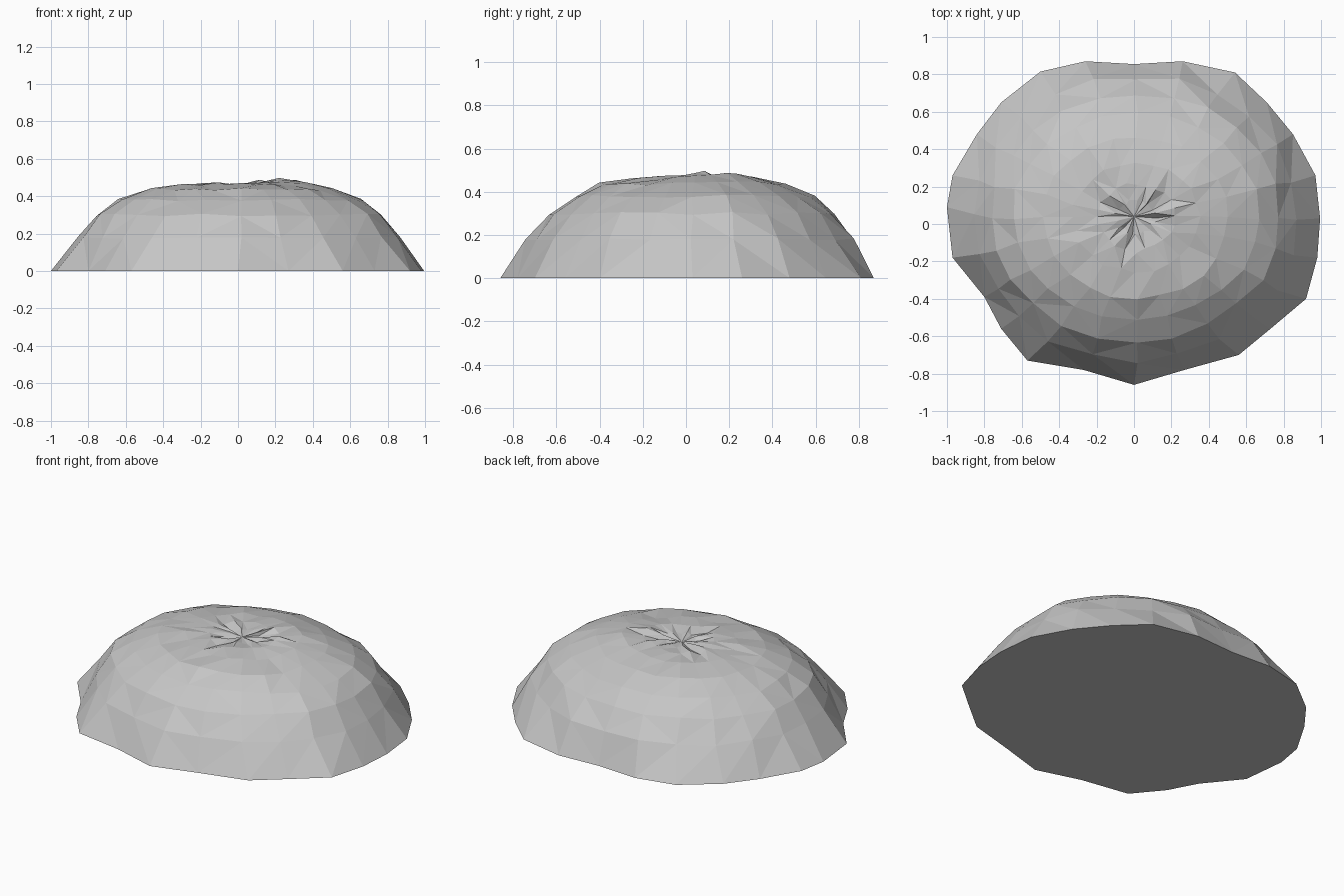
import bpy, bmesh, math, random

random.seed(4)
cube = bpy.data.objects.get("Cube")
if cube:
    bpy.data.objects.remove(cube, do_unlink=True)

# Stone colour
stone = bpy.data.materials.new("grey_stone")
stone.use_nodes = True
grey = (0.56, 0.56, 0.56, 1)
stone.diffuse_color = grey
stone.node_tree.nodes["Principled BSDF"].inputs["Base Color"].default_value = grey
stone.node_tree.nodes["Principled BSDF"].inputs["Roughness"].default_value = 0.9

# Uneven ground outline, anticlockwise from +x
OUTLINE = [(0.995, 0.03), (0.97, 0.26), (0.85, 0.48), (0.71, 0.65), (0.54, 0.81), (0.26, 0.87),
           (0, 0.855), (-0.26, 0.87), (-0.5, 0.815), (-0.71, 0.65), (-0.84, 0.48), (-0.97, 0.26),
           (-1, 0.09), (-0.97, -0.18), (-0.8, -0.39), (-0.71, -0.56), (-0.57, -0.73), (-0.27, -0.78),
           (0, -0.86), (0.27, -0.78), (0.56, -0.7), (0.73, -0.56), (0.92, -0.4), (0.98, -0.18)]
N = len(OUTLINE)

# Dome rings: x radius, y radius, height, share of the outline's unevenness
RINGS = [(1, 0.86, 0, 1), (0.87, 0.76, 0.18, 0.35), (0.77, 0.665, 0.3, 0.12),
         (0.66, 0.55, 0.38, 0), (0.5, 0.43, 0.437, 0), (0.34, 0.29, 0.458, 0),
         (0.21, 0.18, 0.468, 0), (0.1, 0.09, 0.462, 0)]
CENTRE = (0.01, 0.035)

# Spokes that sink into creases near the crown, and how far out they reach
CREASES = {0: 1, 2: 2, 3: 2, 10: 2, 15: 1, 17: 2}


def ring_point(level, i):
    rx, ry, z, share = RINGS[level]
    a = math.tau * i / N
    x = CENTRE[0] + rx * math.cos(a)
    y = CENTRE[1] + ry * math.sin(a)
    ox, oy = OUTLINE[i]
    x += (ox * rx - x) * share
    y += (oy * ry / 0.86 - y) * share
    if level:
        x += random.uniform(-0.012, 0.012)
        y += random.uniform(-0.012, 0.012)
        z += random.uniform(-0.007, 0.007)
    # low hump beside the crown
    z += 0.03 * math.exp(-((x - 0.25) ** 2 + (y - 0.16) ** 2) / 0.025) if level > 2 else 0
    if len(RINGS) - level <= CREASES.get(i, 0):
        z -= 0.022
    return x, y, z


bm = bmesh.new()
rings = [[bm.verts.new(ring_point(k, i)) for i in range(N)] for k in range(len(RINGS))]
for low, high in zip(rings, rings[1:]):
    for i in range(N):
        j = (i + 1) % N
        bm.faces.new((low[i], low[j], high[j], high[i]))

# Crown fan and flat underside
crown = bm.verts.new((0, 0.04, 0.452))
for i in range(N):
    bm.faces.new((rings[-1][i], rings[-1][(i + 1) % N], crown))
bm.faces.new(rings[0][::-1])
bmesh.ops.triangulate(bm, faces=[f for f in bm.faces if len(f.verts) == 4],
                      quad_method='SHORT_EDGE')
bmesh.ops.recalc_face_normals(bm, faces=bm.faces)

mesh = bpy.data.meshes.new("rock_dome")
bm.to_mesh(mesh)
bm.free()
mesh.materials.append(stone)
bpy.context.collection.objects.link(bpy.data.objects.new("rock_dome", mesh))
